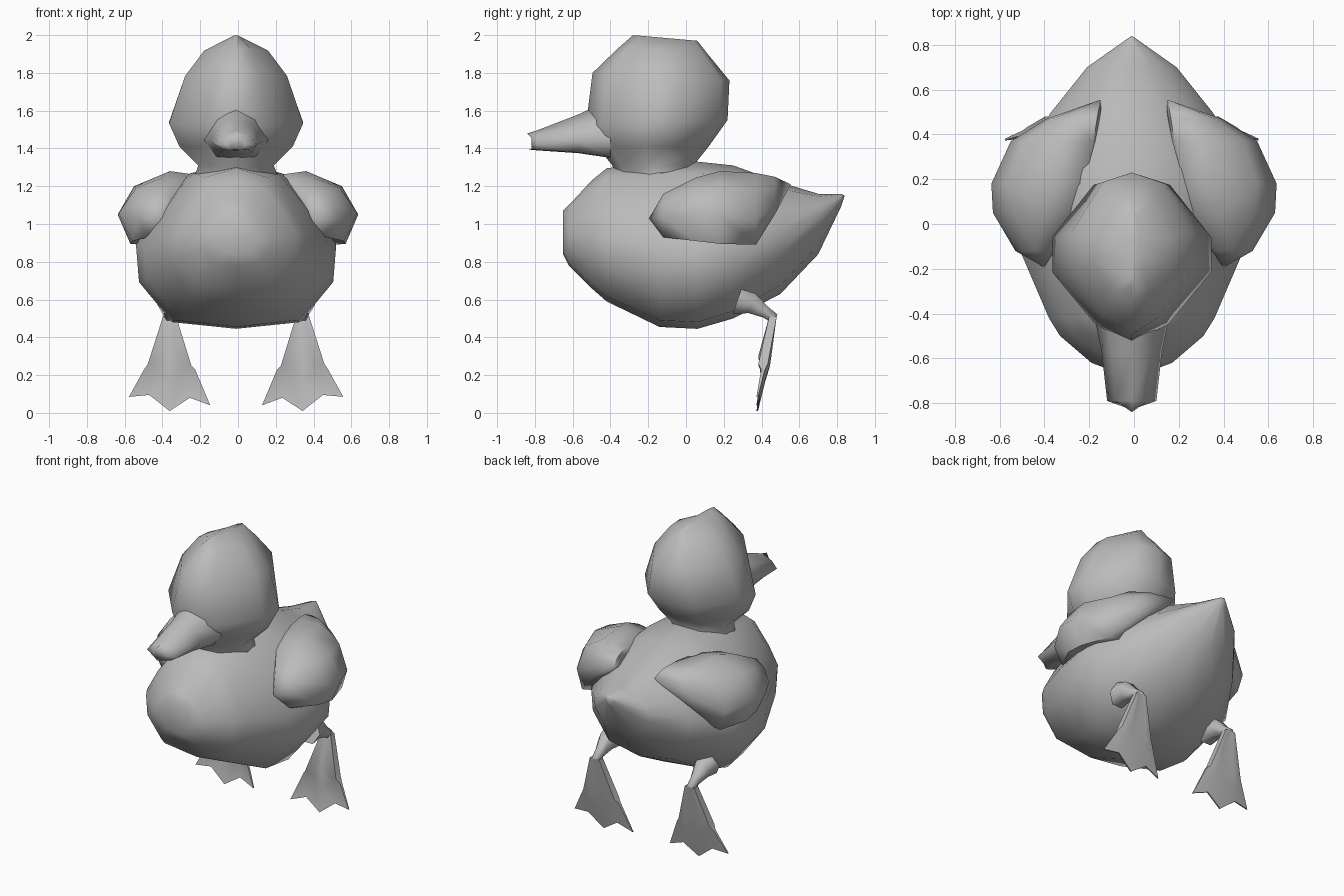
import bpy, bmesh, math
from mathutils import Vector

if "Cube" in bpy.data.objects:
    bpy.data.objects.remove(bpy.data.objects["Cube"])

grey = bpy.data.materials.new("plain grey")
grey.diffuse_color = (0.5, 0.5, 0.5, 1)
grey.use_nodes = True
grey.node_tree.nodes["Principled BSDF"].inputs["Base Color"].default_value = grey.diffuse_color
DX = -0.01  # the body line sits slightly left of centre


def loft(name, rings, shift=DX, angle=75):
    """Skin closed rings of equal length; a one-point ring becomes a tip."""
    bm = bmesh.new()
    loops = [[bm.verts.new((x + shift, y, z)) for x, y, z in r] for r in rings]
    for a, b in zip(loops, loops[1:]):
        n = max(len(a), len(b))
        for i in range(n):
            j = (i + 1) % n
            if len(a) == 1:
                bm.faces.new((a[0], b[i], b[j]))
            elif len(b) == 1:
                bm.faces.new((a[i], a[j], b[0]))
            else:
                bm.faces.new((a[i], a[j], b[j], b[i]))
    for end in (loops[0], loops[-1]):
        if len(end) > 2:
            bm.faces.new(end)
    bmesh.ops.recalc_face_normals(bm, faces=bm.faces[:])
    me = bpy.data.meshes.new(name)
    bm.to_mesh(me)
    bm.free()
    me.materials.append(grey)
    ob = bpy.data.objects.new(name, me)
    bpy.context.collection.objects.link(ob)
    bpy.ops.object.select_all(action='DESELECT')
    ob.select_set(True)
    bpy.context.view_layer.objects.active = ob
    bpy.ops.object.shade_smooth_by_angle(angle=math.radians(angle))
    return ob


def both(half):
    """Complete a half outline whose first and last points lie on the centre line."""
    return half + [(-p[0],) + tuple(p[1:]) for p in half[-2:0:-1]]


# Body: pear-shaped sections along y (y, bottom, top, half width, lift of the widest part)
section = both([(0, 0), (.64, .04), (.97, .28), (1, .5), (.79, .70), (.46, .93), (0, 1)])
body = [(-.65, .84, 1.07, .1, 1), (-.62, .78, 1.1, .18, 1), (-.5, .66, 1.23, .32, 1),
        (-.42, .59, 1.295, .37, 1), (-.14, .455, 1.33, .49, 1), (.06, .445, 1.33, .53, 1),
        (.25, .5, 1.31, .52, .95), (.5, .63, 1.22, .36, .8), (.7, .84, 1.16, .2, .6),
        (.82, 1.09, 1.16, .03, .6)]
rings = [[(x * w, y, zb + (zt - zb) * t ** k) for x, t in section] for y, zb, zt, w, k in body]
loft("body", rings + [[(0, .84, 1.15)]])

# Head and neck: level rings (front z, back z, front y, back y, half width)
plan = both([(0, 0), (.46, .11), (1, .42), (1, .63), (.48, .94), (0, 1)])
head = [(1.2, 1.2, -.36, .08, .24), (1.31, 1.31, -.39, .04, .2), (1.41, 1.41, -.47, .12, .30),
        (1.52, 1.55, -.53, .22, .355), (1.80, 1.76, -.495, .23, .27),
        (1.93, 1.90, -.36, .115, .17), (2.0, 1.97, -.28, .06, .03)]
loft("head", [[(x * w, yf + (yb - yf) * t, zf + (zb - zf) * t) for x, t in plan]
              for zf, zb, yf, yb, w in head])

# Bill: tapering sections with a rounded upper ridge (y, bottom, top, half width)
bill_section = both([(0, 0), (.6, .02), (1, .3), (.65, .72), (0, 1)])
bill = [(-.40, 1.35, 1.66, .17), (-.57, 1.375, 1.58, .135), (-.79, 1.39, 1.495, .11)]
rings = [[(x * w, y, zb + (zt - zb) * t) for x, t in bill_section] for y, zb, zt, w in bill]
rings.append([(x * .05, -.84 + .035 * abs(x), 1.395 + .085 * t) for x, t in bill_section])
loft("bill", rings)

# Wings: open-hand shells along y, each section runs from inner top edge to lower edge
wing = [(-.12, [(.36, 1.15), (.44, 1.16), (.50, 1.11), (.53, 1.03), (.47, .93)]),
        (.05, [(.25, 1.23), (.40, 1.245), (.54, 1.19), (.63, 1.06), (.56, .91)]),
        (.18, [(.22, 1.26), (.36, 1.28), (.55, 1.2), (.637, 1.05), (.57, .895)]),
        (.37, [(.18, 1.26), (.35, 1.27), (.49, 1.18), (.55, 1.02), (.51, .89)]),
        (.47, [(.165, 1.25), (.27, 1.25), (.36, 1.19), (.39, 1.1), (.36, 1.05)])]
# Feet: pleated webs, rows of five columns from ankle to toes
cols = (-1, -.5, 0, .5, 1)
web = [(.51, .035, .44, .48, (0, 0, 0, 0, 0)),
       (.27, .115, .395, .445, (-.02, -.02, .03, -.02, -.01)),
       (.21, .135, .41, .43, (.02, -.01, -.04, .0, .02)),
       (.06, .215, .385, .393, (-.02, .02, -.05, .035, .025))]

for side, s in (("left", -1), ("right", 1)):
    rings = [[(s * .40, -.195, 1.03)]]
    for y, pts in wing:
        inner = [(pts[-1][0] - .1, pts[-1][1] + .02), (pts[0][0] - .02, pts[0][1] - .08)]
        rings.append([(s * x, y, z) for x, z in pts + inner])
    rings.append([(s * .15, .555, 1.21)])
    loft(side + "_wing", rings, 0)

    rings = []
    for z, w, yf, yb, dz in web:
        ridge = .012 if w > .05 else 0
        front = [(s * (.352 + c * w), yf - ridge * (abs(c) != .5), z + d) for c, d in zip(cols, dz)]
        back = [(s * (.352 + c * w), yb - ridge * (abs(c) != .5), z + d) for c, d in zip(cols, dz)]
        rings.append(front + back[::-1])
    loft(side + "_foot", rings, angle=50)

    # Thigh: short tapered stub joining the ankle to the body
    rings = []
    for y, z, r in ((.27, .59, .075), (.35, .58, .06), (.42, .535, .035), (.475, .495, .03)):
        rings.append([(s * (.352 + r * math.cos(a)), y + .35 * r * math.sin(a), z + r * math.sin(a))
                      for a in (math.tau * i / 6 for i in range(6))])
    loft(side + "_thigh", rings)
